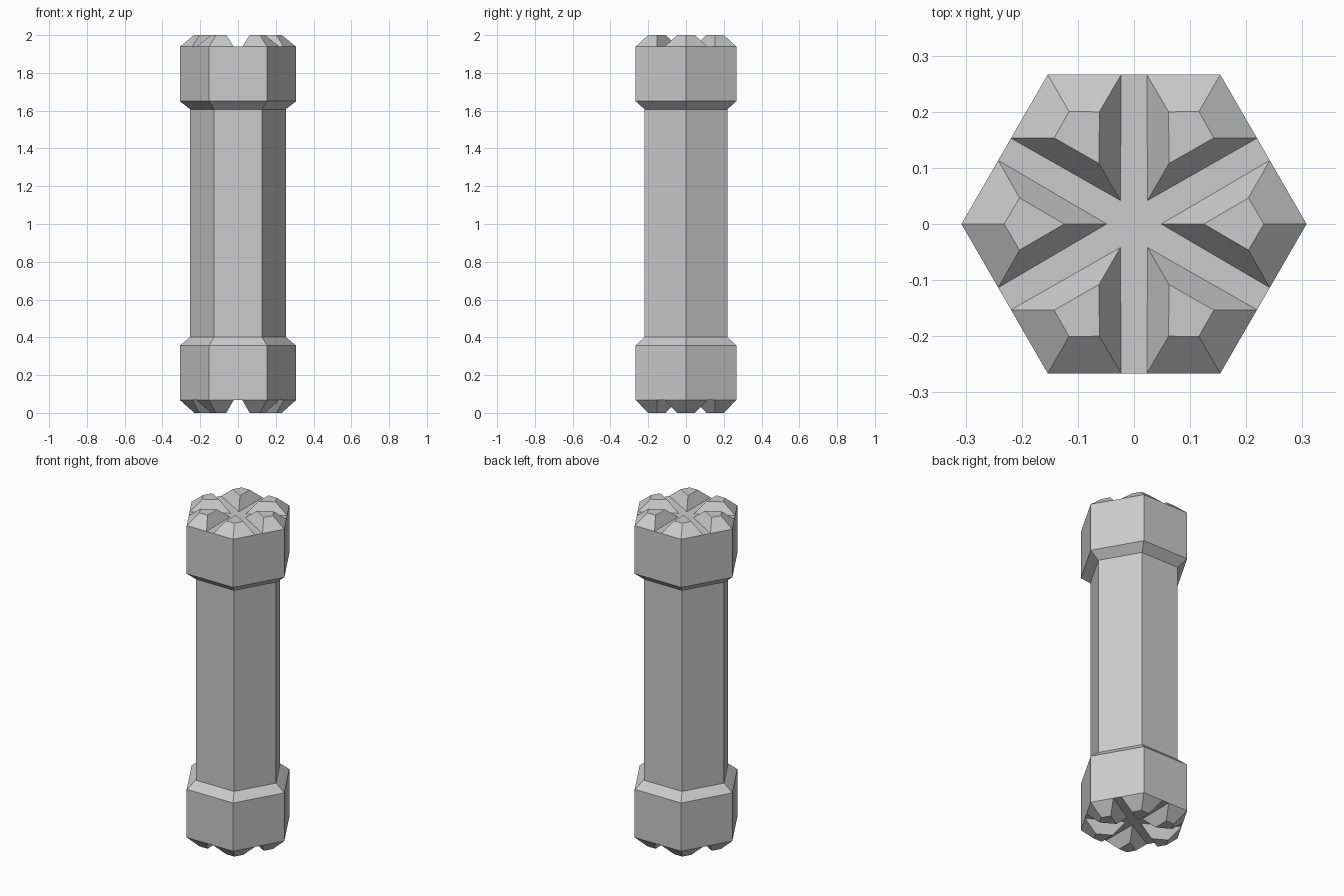
import bpy
import bmesh
from math import cos, sin, radians

if "Cube" in bpy.data.objects:
    bpy.data.objects.remove(bpy.data.objects["Cube"])


def loft(name, stacks):
    """Each stack is a list of equal-length point rings, capped at both ends."""
    bm = bmesh.new()
    for rings in stacks:
        vs = [[bm.verts.new(p) for p in ring] for ring in rings]
        n = len(vs[0])
        for a, b in zip(vs, vs[1:]):
            for i in range(n):
                j = (i + 1) % n
                bm.faces.new((a[i], a[j], b[j], b[i]))
        bm.faces.new(vs[0][::-1])
        bm.faces.new(vs[-1])
    bmesh.ops.recalc_face_normals(bm, faces=bm.faces)
    mesh = bpy.data.meshes.new(name)
    bm.to_mesh(mesh)
    bm.free()
    obj = bpy.data.objects.new(name, mesh)
    bpy.context.collection.objects.link(obj)
    return obj


def hexagon(r, z):
    return [(r * cos(radians(60 * k)), r * sin(radians(60 * k)), z) for k in range(6)]


def turned(points, angle, z):
    c, s = cos(radians(angle)), sin(radians(angle))
    return [(x * c - y * s, x * s + y * c, z) for x, y in points]


HEAD, SHAFT = 0.3075, 0.253

# Hexagonal shaft with a wider head at each end, joined by chamfers
profile = [(HEAD, 0.068), (HEAD, 0.357), (SHAFT, 0.401),
           (SHAFT, 1.607), (HEAD, 1.65), (HEAD, 1.939)]
loft("shaft_and_heads", [[hexagon(r, z) for r, z in profile]])

# Six tapered kite-shaped studs on each end, separated by flat grooves
BASE = [(HEAD, 0), (0.242, 0.1134), (0.0485, 0), (0.242, -0.1134)]
TIP = [(0.2315, 0), (0.204, 0.0465), (0.1245, 0), (0.204, -0.0465)]
for name, z_base, z_tip in (("top_studs", 1.939, 2.0), ("bottom_studs", 0.068, 0.0)):
    loft(name, [[turned(BASE, 60 * k, z_base), turned(TIP, 60 * k, z_tip)]
                for k in range(6)])
